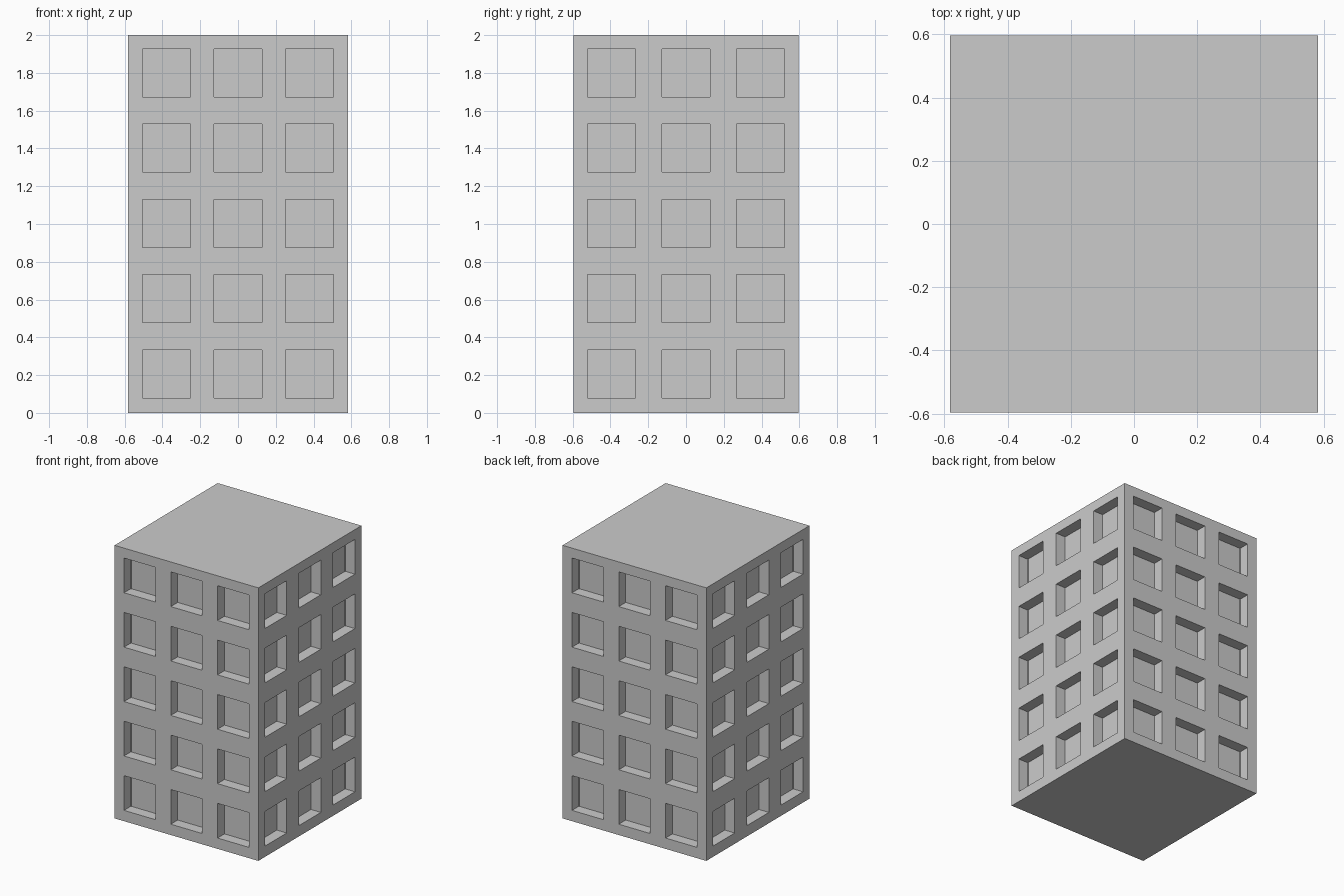
import bpy, bmesh
from mathutils import Vector

if "Cube" in bpy.data.objects:
    bpy.data.objects.remove(bpy.data.objects["Cube"])

SIZE = Vector((1.165, 1.193, 2.0))
WIN = 0.254                      # window opening side
DEPTH = 0.08                     # recess depth
COLS = {0: [-0.379, 0.0, 0.379], 1: [-0.395, 0.0, 0.395]}
ROWS = [0.206 + 0.3985 * i for i in range(5)]

bm = bmesh.new()

# Solid block
bmesh.ops.create_cube(bm, size=1.0)
for v in bm.verts:
    v.co = Vector(((v.co.x) * SIZE.x, v.co.y * SIZE.y, (v.co.z + 0.5) * SIZE.z))


def cut(axis, centres):
    """Slice the block at both sides of every window along one axis."""
    normal = Vector([float(i == axis) for i in range(3)])
    for c in centres:
        for side in (-0.5, 0.5):
            bmesh.ops.bisect_plane(bm, geom=bm.verts[:] + bm.edges[:] + bm.faces[:],
                                   plane_co=normal * (c + side * WIN), plane_no=normal)


cut(0, COLS[0])
cut(1, COLS[1])
cut(2, ROWS)

# Keep roof and underside as single faces
bm.normal_update()
for s in (1, -1):
    bmesh.ops.dissolve_faces(bm, faces=[f for f in bm.faces if f.normal.z * s > 0.9],
                             use_verts=False)


# Recess the windows on all four walls
def is_window(face):
    if abs(face.normal.z) > 0.5:
        return False
    along = 1 if abs(face.normal.x) > 0.5 else 0
    c = face.calc_center_median()
    return (any(abs(c[along] - a) < 0.01 for a in COLS[along])
            and any(abs(c.z - r) < 0.01 for r in ROWS))


bm.normal_update()
windows = [f for f in bm.faces if is_window(f)]
for f in windows:
    inward = -f.normal.copy() * DEPTH
    pane = bmesh.ops.extrude_discrete_faces(bm, faces=[f])["faces"][0]
    bmesh.ops.translate(bm, verts=pane.verts[:], vec=inward)

bmesh.ops.recalc_face_normals(bm, faces=bm.faces[:])
mesh = bpy.data.meshes.new("building")
bm.to_mesh(mesh)
bm.free()
bpy.context.collection.objects.link(bpy.data.objects.new("building", mesh))
